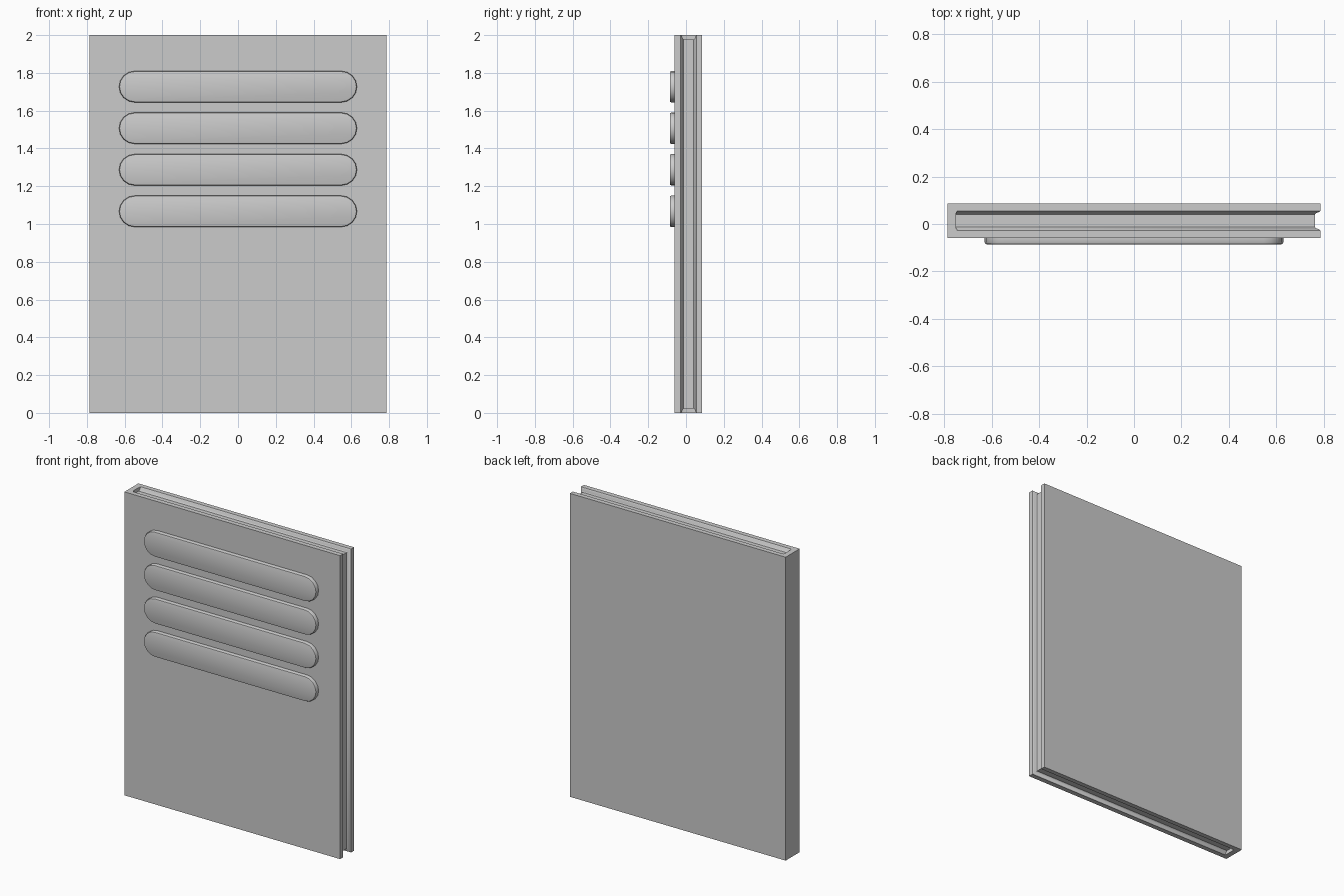
import bpy
import bmesh
import math

cube = bpy.data.objects.get("Cube")
if cube:
    bpy.data.objects.remove(cube, do_unlink=True)

HALF_W, HEIGHT = 0.787, 2.0
FRONT, BACK = -0.06, 0.086
SPINE_X = -0.747

grey = bpy.data.materials.new("plain grey")
grey.use_nodes = True
GREY = (0.6, 0.6, 0.6, 1)
grey.diffuse_color = GREY
grey.node_tree.nodes["Principled BSDF"].inputs["Base Color"].default_value = GREY


def loft(name, loops):
    """Skin a closed solid through matching outlines."""
    bm = bmesh.new()
    rings = [[bm.verts.new(p) for p in loop] for loop in loops]
    for a, b in zip(rings, rings[1:]):
        for i in range(len(a)):
            j = (i + 1) % len(a)
            bm.faces.new((a[i], a[j], b[j], b[i]))
    bm.faces.new(rings[0])
    bm.faces.new(rings[-1])
    bmesh.ops.remove_doubles(bm, verts=bm.verts, dist=1e-5)
    bmesh.ops.recalc_face_normals(bm, faces=bm.faces)
    mesh = bpy.data.meshes.new(name)
    bm.to_mesh(mesh)
    bm.free()
    obj = bpy.data.objects.new(name, mesh)
    bpy.context.collection.objects.link(obj)
    mesh.materials.append(grey)
    bpy.ops.object.select_all(action="DESELECT")
    obj.select_set(True)
    bpy.context.view_layer.objects.active = obj
    bpy.ops.object.shade_smooth_by_angle(angle=math.radians(30))
    return obj


def book_outline(y, inset):
    """Outline with the three page edges sunk in and the spine left whole."""
    right, top = HALF_W - inset, HEIGHT - inset
    s = SPINE_X - inset * 0.2
    points = [(-HALF_W, 0), (s, 0), (s, inset), (right, inset),
              (right, top), (s, top), (s, HEIGHT), (-HALF_W, HEIGHT)]
    return [(x, y, z) for x, z in points]


def capsule(y, centre_z, inset):
    """Long rounded bar outline."""
    half_len, radius, steps = 0.63, 0.083, 8
    points = []
    for side in (1, -1):
        for i in range(steps + 1):
            a = math.pi * (i / steps - 0.5)
            r = radius - inset
            points.append((side * (half_len - radius + r * math.cos(a)), y,
                           centre_z + side * r * math.sin(a)))
    return points


# Covers, spine and recessed page edges
levels = [(FRONT, 0), (-0.028, 0), (-0.022, 0.006), (-0.019, 0.017),
          (-0.012, 0.024), (0.04, 0.024), (0.047, 0.017), (0.05, 0.006),
          (0.055, 0), (BACK, 0)]
loft("book_body", [book_outline(y, inset) for y, inset in levels])

# Raised bars on the front cover
for n in range(4):
    z = 1.067 + n * 0.22
    loft(f"cover_bar_{n + 1}", [capsule(FRONT + 0.002, z, 0), capsule(-0.078, z, 0),
                                capsule(-0.084, z, 0.003), capsule(-0.086, z, 0.009)])
